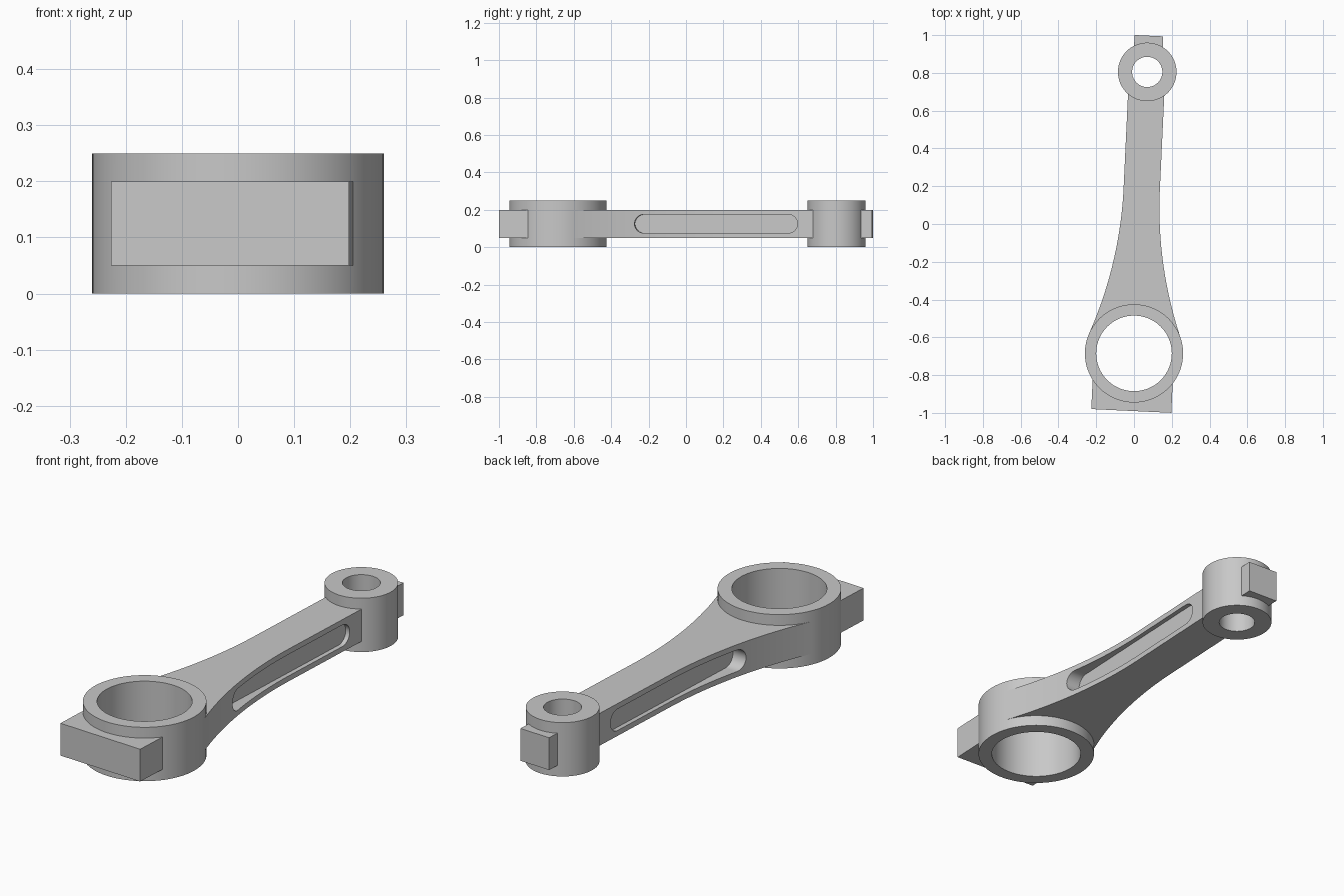
import bpy, bmesh
from math import pi, cos, sin, atan2, hypot, radians
from mathutils import Matrix, Vector

cube = bpy.data.objects.get("Cube")
if cube:
    bpy.data.objects.remove(cube, do_unlink=True)

# Main dimensions, measured along the rod from the big bore
BIG = Vector((0, -0.685, 0))
SMALL = Vector((0.07, 0.805, 0))
LENGTH = (SMALL - BIG).length
TILT = atan2(SMALL.x - BIG.x, SMALL.y - BIG.y)
PLACE = Matrix.Translation(BIG) @ Matrix.Rotation(-TILT, 4, 'Z')
HEIGHT, LOW, HIGH = 0.25, 0.05, 0.20
BIG_R, BIG_BORE, SMALL_R, SMALL_BORE = 0.26, 0.2, 0.155, 0.08
HALF, BEND, WEB = 0.096, 0.875, 0.075

steel = bpy.data.materials.new("steel grey")
steel.use_nodes = True
grey = (0.58, 0.58, 0.58, 1)
steel.diffuse_color = grey
steel.node_tree.nodes["Principled BSDF"].inputs["Base Color"].default_value = grey


def prism(name, points, sweep):
    """Extrude a closed outline along a vector."""
    bm = bmesh.new()
    face = bm.faces.new([bm.verts.new(p) for p in points])
    new = bmesh.ops.extrude_face_region(bm, geom=[face])["geom"]
    moved = [v for v in new if isinstance(v, bmesh.types.BMVert)]
    bmesh.ops.translate(bm, verts=moved, vec=sweep)
    bmesh.ops.recalc_face_normals(bm, faces=bm.faces)
    bm.transform(PLACE)
    mesh = bpy.data.meshes.new(name)
    bm.to_mesh(mesh)
    bm.free()
    mesh.materials.append(steel)
    obj = bpy.data.objects.new(name, mesh)
    bpy.context.collection.objects.link(obj)
    return obj


def cylinder(name, along, radius, z0, z1, sides=96):
    ring = [(radius * cos(2 * pi * i / sides),
             along + radius * sin(2 * pi * i / sides), z0) for i in range(sides)]
    return prism(name, ring, (0, 0, z1 - z0))


def block(name, half, y0, y1):
    corners = [(-half, y0, LOW), (half, y0, LOW), (half, y1, LOW), (-half, y1, LOW)]
    return prism(name, corners, (0, 0, HIGH - LOW))


# Beam: straight neck flaring in an arc tangent to the big ring
flare = (BEND**2 + HALF**2 - BIG_R**2) / (2 * (BIG_R - HALF))
sweep_angle = atan2(BEND, HALF + flare)
side = [(HALF, LENGTH)]
for i in range(33):
    a = sweep_angle * i / 32
    side.append((HALF + flare - flare * cos(a), BEND - flare * sin(a)))
side.append((BIG_BORE, 0))
outline = side + [(-x, y) for x, y in reversed(side)]
rod = prism("connecting_rod", [(x, y, LOW) for x, y in outline], (0, 0, HIGH - LOW))

# Rings and end blocks joined to the beam
added = [
    cylinder("big_ring", 0, BIG_R, 0, HEIGHT),
    cylinder("small_ring", LENGTH, SMALL_R, 0, HEIGHT),
    block("big_end_block", 0.212, -0.305, -0.1),
    block("small_end_block", 0.076, LENGTH + 0.11, LENGTH + 0.192),
]

# Bores and the rounded side pockets
cut = [
    cylinder("big_bore", 0, BIG_BORE, -0.1, HEIGHT + 0.1),
    cylinder("small_bore", LENGTH, SMALL_BORE, -0.1, HEIGHT + 0.1),
]
start, end, r = 0.417, 1.287, 0.05
for s, label in ((1, "left"), (-1, "right")):
    slot = []
    for centre, turn in ((end - r, -pi / 2), (start + r, pi / 2)):
        for i in range(17):
            a = turn + pi * i / 16
            slot.append((s * WEB, centre + r * cos(a), HEIGHT / 2 + r * sin(a)))
    cut.append(prism(label + "_pocket", slot, (s * 0.3, 0, 0)))

for operation, tools in (('UNION', added), ('DIFFERENCE', cut)):
    for tool in tools:
        mod = rod.modifiers.new(tool.name, 'BOOLEAN')
        mod.operation = operation
        mod.solver = 'EXACT'
        mod.object = tool

# Bake the result and drop the helpers
graph = bpy.context.evaluated_depsgraph_get()
baked = bpy.data.meshes.new_from_object(rod.evaluated_get(graph))
rod.modifiers.clear()
rod.data = baked
baked.materials.clear()
baked.materials.append(steel)
for face in baked.polygons:
    face.material_index = 0
for tool in added + cut:
    bpy.data.objects.remove(tool, do_unlink=True)

bpy.ops.object.select_all(action='DESELECT')
rod.select_set(True)
bpy.context.view_layer.objects.active = rod
bpy.ops.object.shade_smooth_by_angle(angle=radians(30))
